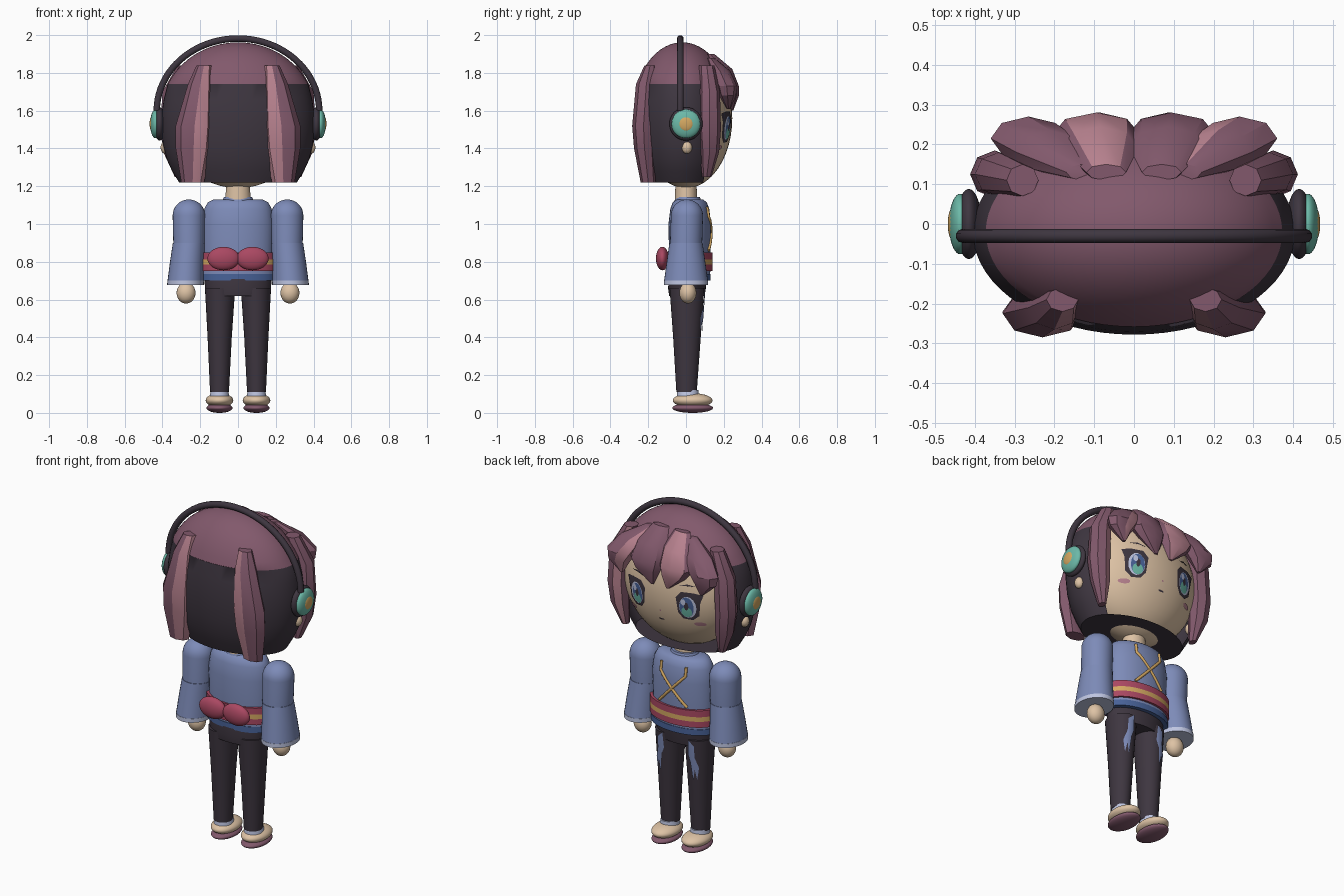
import bpy, bmesh
from math import sin, cos, pi, sqrt, radians

cube = bpy.data.objects.get("Cube")
if cube:
    bpy.data.objects.remove(cube)


def material(name, r, g, b):
    lin = [((c / 255 + 0.055) / 1.055) ** 2.4 for c in (r, g, b)] + [1]
    m = bpy.data.materials.new(name)
    m.use_nodes = True
    m.diffuse_color = lin
    m.node_tree.nodes["Principled BSDF"].inputs["Base Color"].default_value = lin
    return m


SKIN = material("skin beige", 222, 195, 165)
HAIR = material("plum hair", 130, 89, 108)
DARK = material("charcoal", 62, 54, 64)
PINK = material("pink highlight", 184, 130, 143)
ROBE = material("robe blue", 125, 139, 184)
PALE = material("pale lavender", 190, 197, 225)
TEAL = material("teal", 108, 185, 168)
GOLD = material("gold", 212, 168, 98)
SASH = material("crimson", 170, 72, 98)
NAVY = material("deep blue", 72, 98, 152)


def finish(name, bm, mats, angle=40):
    bmesh.ops.recalc_face_normals(bm, faces=bm.faces)
    me = bpy.data.meshes.new(name)
    bm.to_mesh(me)
    bm.free()
    for m in mats:
        me.materials.append(m)
    me.shade_smooth()
    me.set_sharp_from_angle(angle=radians(angle))
    ob = bpy.data.objects.new(name, me)
    bpy.context.collection.objects.link(ob)
    return ob


def loft(name, rings, mats, n=32, rule=None, keep=None, angle=40):
    """Stack ellipse rings (cx, cy, z, rx, ry); rule(angle, z) gives the slot."""
    bm = bmesh.new()
    rows = [[bm.verts.new((cx + rx * cos(2 * pi * k / n), cy + ry * sin(2 * pi * k / n), z))
             for k in range(n)] for cx, cy, z, rx, ry in rings]
    for a, b in zip(rows, rows[1:]):
        for k in range(n):
            j = (k + 1) % n
            f = bm.faces.new((a[k], a[j], b[j], b[k]))
            if rule:
                f.material_index = rule(360 * (k + 0.5) / n, f.calc_center_median().z)
    bm.faces.new(rows[0])
    bm.faces.new(rows[-1])
    if keep:
        gone = [f for f in bm.faces if not keep(f.calc_center_median())]
        bmesh.ops.delete(bm, geom=gone, context="FACES")
    return finish(name, bm, mats, angle)


def ball(name, loc, size, mat):
    bm = bmesh.new()
    bmesh.ops.create_uvsphere(bm, u_segments=40, v_segments=24, radius=1)
    for v in bm.verts:
        v.co = [c + p * s for c, p, s in zip(loc, v.co, size)]
    return finish(name, bm, [mat])


def plate(name, outline, surface, lift, mat):
    """Thin painted shape laid on a curved front given by surface(x, z)."""
    bm = bmesh.new()
    mx = sum(p[0] for p in outline) / len(outline)
    mz = sum(p[1] for p in outline) / len(outline)

    def vert(x, z):
        return bm.verts.new((x, surface(x, z) + lift, z))
    rows = [[vert(mx + (x - mx) * t, mz + (z - mz) * t) for x, z in outline]
            for t in (1, 0.75, 0.5, 0.25)]
    mid, n = vert(mx, mz), len(outline)
    for k in range(n):
        j = (k + 1) % n
        for a, b in zip(rows, rows[1:]):
            bm.faces.new((a[k], a[j], b[j], b[k]))
        bm.faces.new((rows[-1][k], rows[-1][j], mid))
    return finish(name, bm, [mat])


def oval(x, z, rx, rz, n=16):
    return [(x + rx * cos(2 * pi * k / n), z + rz * sin(2 * pi * k / n)) for k in range(n)]


def tube(name, pts, radius, mat):
    cu = bpy.data.curves.new(name, "CURVE")
    cu.dimensions = "3D"
    cu.bevel_depth, cu.bevel_resolution, cu.use_fill_caps = radius, 3, True
    sp = cu.splines.new("POLY")
    sp.points.add(len(pts) - 1)
    for p, co in zip(sp.points, pts):
        p.co = (*co, 1)
    cu.materials.append(mat)
    ob = bpy.data.objects.new(name, cu)
    bpy.context.collection.objects.link(ob)


def root(v):
    return sqrt(max(v, 0.0))


def face_y(x, z):
    return 0.245 * root(1 - (x / 0.37) ** 2 - ((z - 1.56) / 0.37) ** 2)


def torso_y(x, z):
    return 0.02 + 0.113 * root(1 - (x / 0.187) ** 2)


# Head, neck and hair shell
ball("head", (0, 0, 1.56), (0.37, 0.245, 0.37), SKIN)
loft("neck", [(0, 0, 1.08, 0.07, 0.06), (0, 0, 1.25, 0.06, 0.055)], [SKIN])
shell = [(0, -0.02, z, 0.405 * k, 0.258 * k) for z, k in
         ((1.22, 0.77), (1.28, 0.86), (1.34, 0.93), (1.42, 0.98), (1.5, 1), (1.58, 1), (1.66, 0.97), (1.74, 0.92))]
shell += [(0, -0.02, 1.58 + 0.382 * sin(a), 0.41 * cos(a), 0.263 * cos(a))
          for a in [radians(25 + 64.5 * i / 10) for i in range(11)]]
loft("hair_shell", shell, [DARK, HAIR], 64, lambda a, z: int(z > 1.74),
     lambda c: c.z > 1.735 or c.y < 0.09)


# Hair locks: eight-sided tapering strands with a lighter streak on some
def lock(name, s, rings, streak=(0, 0)):
    loft(name, [(s * x, y, z, w, d) for x, y, z, w, d in rings], [HAIR, PINK], 8,
         lambda a, z: int(streak[0] < a < streak[1]), angle=30)


for s, side in ((1, "left"), (-1, "right")):
    lock(side + "_back_lock", s,
         [(0.18, -0.19, 1.84, 0.04, 0.03), (0.2, -0.21, 1.74, 0.065, 0.055),
          (0.23, -0.225, 1.52, 0.1, 0.06), (0.235, -0.22, 1.4, 0.095, 0.055),
          (0.24, -0.2, 1.22, 0.06, 0.04)], (180, 270) if s > 0 else (270, 360))
    lock(side + "_side_lock", s,
         [(0.28, 0.11, 1.84, 0.04, 0.04), (0.34, 0.125, 1.7, 0.06, 0.055),
          (0.35, 0.125, 1.5, 0.062, 0.06), (0.34, 0.125, 1.38, 0.055, 0.05),
          (0.315, 0.11, 1.25, 0.02, 0.025)], (90, 135) if s > 0 else (0, 0))
    lock(side + "_outer_bang", s,
         [(0.13, 0.13, 1.88, 0.04, 0.02), (0.21, 0.18, 1.81, 0.085, 0.055),
          (0.265, 0.215, 1.73, 0.095, 0.055), (0.28, 0.22, 1.68, 0.07, 0.045),
          (0.26, 0.225, 1.61, 0.01, 0.01)], (90, 180) if s > 0 else (0, 0))
    lock(side + "_inner_bang", s,
         [(0.07, 0.13, 1.9, 0.05, 0.02), (0.085, 0.19, 1.82, 0.095, 0.055),
          (0.095, 0.225, 1.73, 0.11, 0.055), (0.085, 0.235, 1.68, 0.08, 0.045),
          (0.05, 0.24, 1.6, 0.01, 0.01)], (45, 135) if s < 0 else (0, 0))

    # Painted face
    ex = s * 0.16
    lash = [(-0.06, 0.05), (-0.03, 0.085), (0.035, 0.085), (0.085, 0.075), (0.07, 0.03),
            (0.06, -0.05), (0.025, -0.08), (-0.025, -0.075), (-0.05, -0.04)]
    plate(side + "_eye_rim", [(ex + s * x, 1.51 + z) for x, z in lash], face_y, 0.004, DARK)
    plate(side + "_eye_white", oval(ex + s * 0.005, 1.508, 0.046, 0.064), face_y, 0.006, PALE)
    plate(side + "_iris", oval(ex, 1.508, 0.038, 0.06), face_y, 0.007, NAVY)
    plate(side + "_iris_glow", oval(ex, 1.48, 0.029, 0.031), face_y, 0.008, TEAL)
    plate(side + "_pupil", oval(ex, 1.515, 0.012, 0.024), face_y, 0.009, DARK)
    plate(side + "_eye_shine", oval(ex + 0.016, 1.538, 0.013, 0.018), face_y, 0.0095, PALE)
    plate(side + "_brow", [(ex + s * x, z) for x, z in
                           ((-0.05, 1.625), (0, 1.642), (0.05, 1.632), (0, 1.632))], face_y, 0.005, DARK)
    plate(side + "_blush", oval(s * 0.215, 1.405, 0.03, 0.013), face_y, 0.004, PINK)

    # Headphones and ear lobe
    ball(side + "_ear_pad", (s * 0.415, 0, 1.53), (0.032, 0.088, 0.088), DARK)
    ball(side + "_ear_cup", (s * 0.437, 0, 1.53), (0.028, 0.076, 0.076), TEAL)
    ball(side + "_cup_button", (s * 0.456, 0, 1.53), (0.012, 0.04, 0.04), GOLD)
    ball(side + "_ear_lobe", (s * 0.385, 0.005, 1.405), (0.025, 0.027, 0.033), SKIN)

    # Arms
    dome = [(s * 0.26, 0.005, 1.045 + 0.085 * sin(a), 0.086 * cos(a), 0.085 * cos(a))
            for a in [radians(11 * i) for i in range(9)]]
    loft(side + "_upper_sleeve", [(s * 0.26, 0, 0.88, 0.082, 0.085)] + dome, [ROBE])
    loft(side + "_lower_sleeve", [(s * 0.277, 0, 0.7, 0.096, 0.116), (s * 0.27, 0, 0.8, 0.09, 0.102),
                                  (s * 0.26, 0, 0.9, 0.085, 0.088)], [ROBE])
    loft(side + "_cuff", [(s * 0.278, 0, 0.678, 0.097, 0.117), (s * 0.277, 0, 0.702, 0.097, 0.117)], [PALE])
    ball(side + "_hand", (s * 0.275, 0.01, 0.635), (0.05, 0.045, 0.056), SKIN)

    # Legs and shoes
    loft(side + "_leg", [(s * 0.098, 0.003, 0.11, 0.05, 0.054), (s * 0.097, 0.005, 0.4, 0.064, 0.073),
                         (s * 0.095, 0.005, 0.66, 0.08, 0.092)], [DARK])
    tear = [(-0.015, 0.66), (0.02, 0.63), (0.022, 0.56), (0.04, 0.5), (0.03, 0.43),
            (0.02, 0.49), (0.008, 0.42), (-0.004, 0.53), (-0.02, 0.57)]
    plate(side + "_leg_tear", [(s * (0.098 + x), z) for x, z in tear],
          lambda x, z: 0.005 + (0.044 + 0.073 * z) * root(1 - ((abs(x) - 0.096) / 0.07) ** 2),
          0.006, ROBE)
    loft(side + "_sock", [(s * 0.098, 0.01, 0.07, 0.055, 0.06), (s * 0.098, 0.01, 0.12, 0.046, 0.056)], [PALE])
    ball(side + "_shoe", (s * 0.098, 0.035, 0.066), (0.073, 0.105, 0.038), SKIN)
    ball(side + "_sole", (s * 0.098, 0.035, 0.026), (0.069, 0.108, 0.026), HAIR)

    # Bow loops at the back and crossed cords on the chest
    ball(side + "_bow_loop", (s * 0.077, -0.125, 0.817), (0.085, 0.034, 0.062), SASH)
    ends = [(0.08, 1.09), (0.08, 1.04), (-0.09, 0.86)]
    path = []
    for (x0, z0), (x1, z1) in zip(ends, ends[1:]):
        path += [(x0 + (x1 - x0) * i / 8, z0 + (z1 - z0) * i / 8) for i in range(9)]
    tube(side + "_chest_cord", [(s * x, torso_y(x, z) - max(0, z - 1.02) * 0.15, z) for x, z in path],
         0.008, GOLD)

# Small face marks
plate("mouth", oval(0, 1.4, 0.018, 0.005), face_y, 0.004, DARK)
plate("nose", oval(0, 1.455, 0.006, 0.005), face_y, 0.004, PINK)

# Headband
tube("headband", [(0.43 * cos(a), -0.03, 1.6 + 0.382 * sin(a))
                  for a in [pi * i / 40 for i in range(41)]], 0.018, DARK)

# Torso, hem, sash and hips
loft("torso", [(0, 0.02, z, rx, ry) for z, rx, ry in
               ((0.72, 0.195, 0.108), (0.85, 0.185, 0.11), (1, 0.19, 0.113), (1.08, 0.178, 0.103),
                (1.115, 0.16, 0.09), (1.13, 0.13, 0.07))], [ROBE])
loft("collar", [(0, 0.01, 1.12, 0.085, 0.072), (0, 0.01, 1.142, 0.075, 0.064)], [ROBE])
loft("hem", [(0, 0.02, 0.7, 0.198, 0.111), (0, 0.02, 0.735, 0.198, 0.111)], [NAVY])
loft("sash", [(0, 0.02, z, 0.203, 0.121) for z in (0.75, 0.785, 0.812, 0.85)], [SASH, GOLD], 48,
     lambda a, z: int(0.785 < z < 0.812))
loft("hips", [(0, 0.005, 0.62, 0.165, 0.094), (0, 0.005, 0.66, 0.175, 0.1),
              (0, 0.01, 0.72, 0.178, 0.1)], [DARK])
